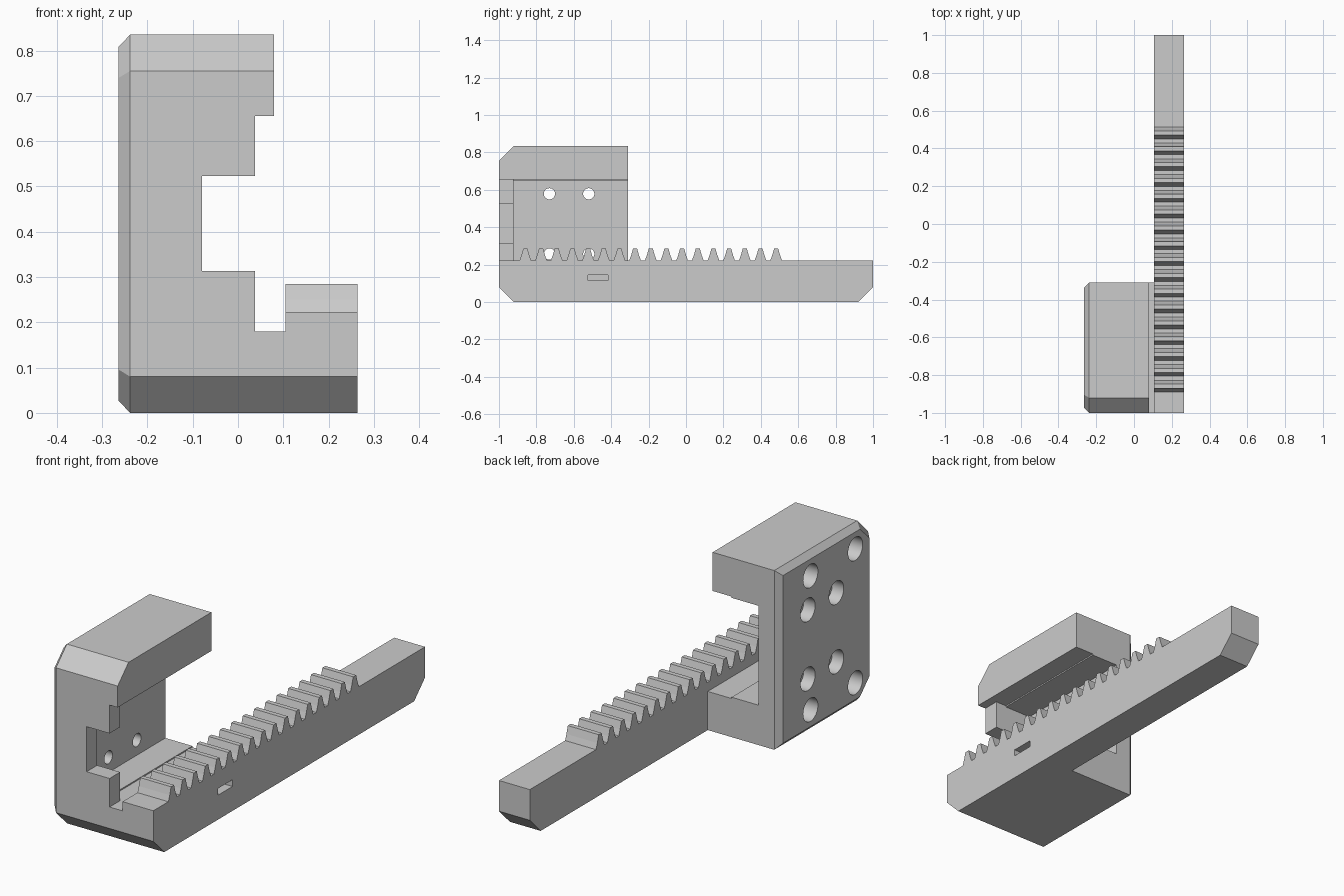
import bpy, bmesh, math
from mathutils import Matrix

if "Cube" in bpy.data.objects:
    bpy.data.objects.remove(bpy.data.objects["Cube"])

MID = 0.4175   # mirror height of the bracket


def finish(bm, name):
    bmesh.ops.recalc_face_normals(bm, faces=bm.faces[:])
    me = bpy.data.meshes.new(name)
    bm.to_mesh(me)
    bm.free()
    ob = bpy.data.objects.new(name, me)
    bpy.context.collection.objects.link(ob)
    return ob


def loft(name, rings):
    """Skin equal-length rings of 3D points and cap both ends."""
    bm = bmesh.new()
    vs = [[bm.verts.new(p) for p in r] for r in rings]
    n = len(vs[0])
    for a, b in zip(vs, vs[1:]):
        for i in range(n):
            j = (i + 1) % n
            bm.faces.new((a[i], a[j], b[j], b[i]))
    bm.faces.new(vs[0])
    bm.faces.new(vs[-1])
    return finish(bm, name)


def prism_x(name, prof, x0, x1):
    return loft(name, [[(x, y, z) for y, z in prof] for x in (x0, x1)])


def prism_y(name, prof, y0, y1):
    return loft(name, [[(x, y, z) for x, z in prof] for y in (y0, y1)])


def cylinder_x(name, r, x0, x1, y, z):
    bm = bmesh.new()
    m = Matrix.Translation(((x0 + x1) / 2, y, z)) @ Matrix.Rotation(math.pi / 2, 4, 'Y')
    bmesh.ops.create_cone(bm, cap_ends=True, segments=32, radius1=r, radius2=r,
                          depth=x1 - x0, matrix=m)
    return finish(bm, name)


def cut(target, cutter):
    mod = target.modifiers.new("cut", 'BOOLEAN')
    mod.operation = 'DIFFERENCE'
    mod.solver = 'EXACT'
    mod.object = cutter
    bpy.context.view_layer.objects.active = target
    bpy.ops.object.modifier_apply(modifier=mod.name)
    bpy.data.objects.remove(cutter)


# Bracket block: side outline with a bevelled left face
def outline(x, i):
    c = 0.08 + i * (2 - math.sqrt(2)) - i   # chamfer leg after inset
    y0, y1, z0, z1 = -1 + i, -0.31 - i, i, 2 * MID - i
    c = max(c, 0.02)
    pts = [(y0, z0 + c), (y0 + c, z0), (y1, z0), (y1, z1), (y0 + c, z1), (y0, z1 - c)]
    return [(x, y, z) for y, z in pts]


bracket = loft("bracket", [outline(-0.264, 0.027), outline(-0.238, 0), outline(0.105, 0)])

# Stepped opening through the front wall
cut(bracket, prism_y("window_cutter", [
    (0.2, 0.18), (0.038, 0.18), (0.038, 0.313), (-0.08, 0.313), (-0.08, 0.523),
    (0.038, 0.523), (0.038, 0.655), (0.08, 0.655), (0.08, 0.95), (0.2, 0.95)], -1.1, -0.2))

# Inner channel behind the front wall, open at the back
low = [(0.2, 0.18), (-0.018, 0.18), (-0.018, 0.186), (-0.157, 0.186)]
high = [(x, 2 * MID - z) for x, z in reversed(low)]
cut(bracket, prism_y("channel_cutter", low + high, -0.922, -0.2))

# Screw holes in the left face: counterbored inner set, deep blind outer set
for s in (-1, 1):
    for y in (-0.73, -0.52):
        z = MID + s * 0.161
        cut(bracket, cylinder_x("bore_cutter", 0.03, -0.3, -0.12, y, z))
        cut(bracket, cylinder_x("counterbore_cutter", 0.054, -0.3, -0.205, y, z))
    for y in (-0.87, -0.54):
        cut(bracket, cylinder_x("blind_cutter", 0.054, -0.3, -0.06, y, MID + s * 0.312))

# Toothed rack bar with chamfered lower ends
prof = [(-1, 0.08), (-0.92, 0), (0.92, 0), (1, 0.08), (1, 0.223)]
for k in range(17):
    c = 0.482 - k * 0.0838
    prof += [(c + d, z) for d, z in ((0.031, 0.223), (0.021, 0.25), (0.011, 0.285),
                                     (-0.011, 0.285), (-0.021, 0.25), (-0.031, 0.223))]
prof.append((-1, 0.223))
rack = prism_x("toothed_rack", prof, 0.105, 0.264)

# Small slot in the outer side of the rack
cut(rack, prism_x("slot_cutter", [(-0.525, 0.114), (-0.418, 0.114),
                                  (-0.418, 0.145), (-0.525, 0.145)], 0.18, 0.3))

# Smooth only the hole walls
bpy.ops.object.select_all(action='DESELECT')
bracket.select_set(True)
bpy.context.view_layer.objects.active = bracket
bpy.ops.object.shade_smooth_by_angle(angle=math.radians(20))
